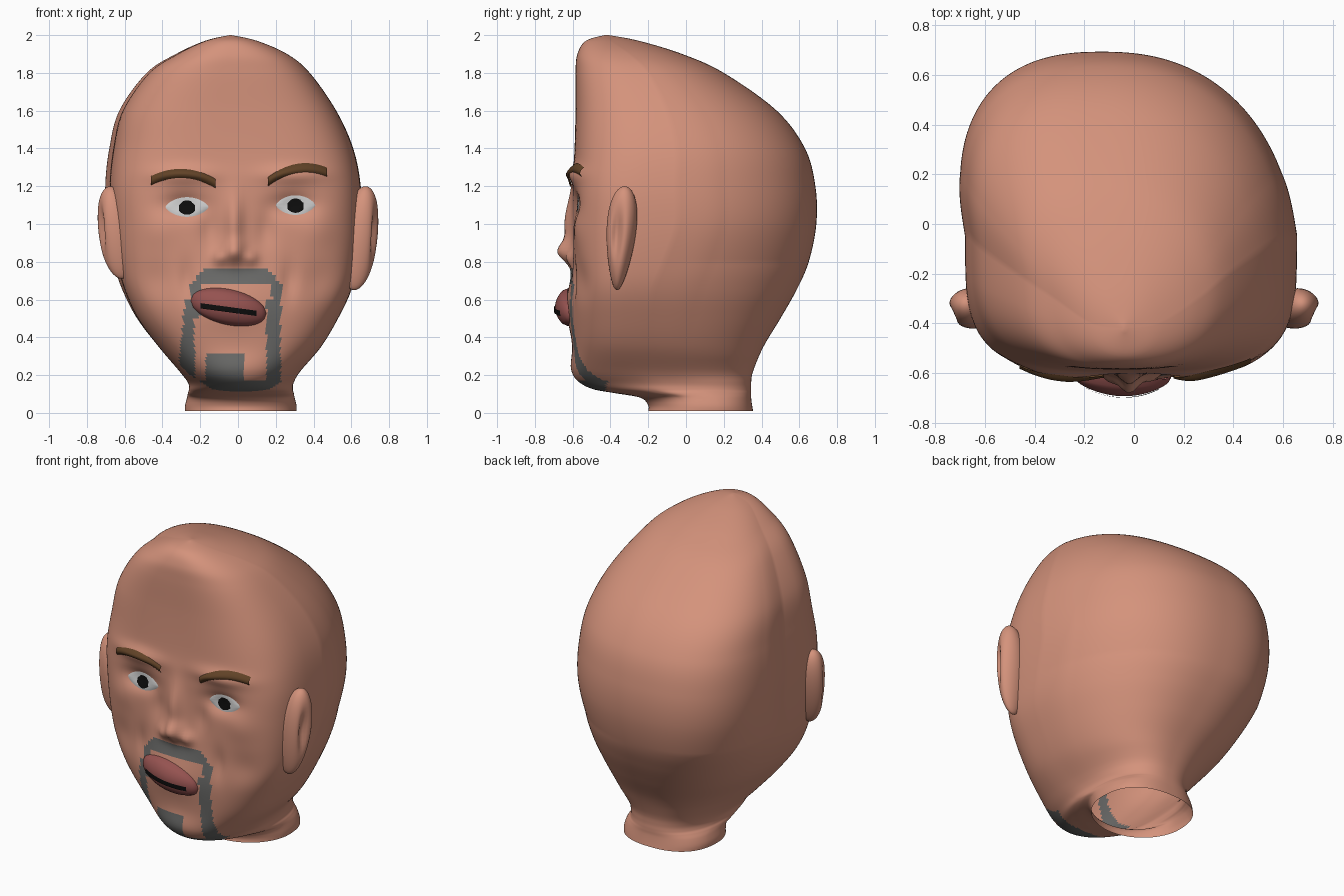
import bpy, bmesh, math
from mathutils import Vector
from mathutils.bvhtree import BVHTree

if "Cube" in bpy.data.objects:
    bpy.data.objects.remove(bpy.data.objects["Cube"])


def material(name, r, g, b):
    m = bpy.data.materials.new(name)
    m.diffuse_color = (r, g, b, 1)
    m.use_nodes = True
    m.node_tree.nodes["Principled BSDF"].inputs["Base Color"].default_value = m.diffuse_color
    return m


SKIN = material("skin", .66, .29, .20)
BEARD = material("beard_grey", .15, .15, .145)
LIP = material("lip_red", .30, .085, .08)
BROW = material("brow_brown", .12, .055, .02)
WHITE = material("eye_white", .75, .75, .75)
BLACK = material("black", .004, .004, .004)


def finish(bm, name, *mats):
    bmesh.ops.recalc_face_normals(bm, faces=bm.faces[:])
    me = bpy.data.meshes.new(name)
    bm.to_mesh(me)
    for m in mats:
        me.materials.append(m)
    ob = bpy.data.objects.new(name, me)
    bpy.context.collection.objects.link(ob)
    for p in me.polygons:
        p.use_smooth = True
    return ob


# Head sections: z, x left, x right, y front, y widest, y back, front squareness
RINGS = [
    (0.01, -.28, .31, -.20, .08, .355, 2.0),
    (0.04, -.28, .31, -.20, .08, .35, 2.0),
    (0.08, -.27, .30, -.24, .06, .345, 2.0),
    (0.105, -.265, .295, -.38, .0, .345, 2.0),
    (0.125, -.26, .29, -.49, -.05, .345, 2.0),
    (0.16, -.265, .295, -.56, -.08, .345, 2.1),
    (0.22, -.31, .33, -.595, -.15, .355, 2.4),
    (0.35, -.42, .44, -.60, -.20, .41, 2.7),
    (0.50, -.53, .53, -.605, -.20, .50, 3.0),
    (0.65, -.60, .60, -.605, -.18, .585, 3.3),
    (0.80, -.64, .635, -.60, -.12, .65, 3.6),
    (1.00, -.67, .655, -.60, -.05, .69, 3.8),
    (1.20, -.68, .65, -.60, -.05, .685, 3.7),
    (1.40, -.66, .61, -.59, -.05, .63, 3.4),
    (1.60, -.61, .52, -.585, -.10, .48, 3.1),
    (1.80, -.47, .38, -.585, -.20, .20, 2.8),
    (1.90, -.32, .26, -.575, -.30, -.02, 2.5),
    (1.97, -.17, .10, -.53, -.40, -.25, 2.2),
    (2.00, -.045, -.035, -.43, -.42, -.41, 2.0),
]

# Face relief: centre x, centre z, spread x, spread z, depth (negative is outwards)
RELIEF = [(-.02, .85, .06, .06, -.065), (-.02, 1.0, .045, .15, -.045),
          (-.10, .82, .035, .04, -.03), (.07, .82, .035, .04, -.03),
          (-.03, .56, .20, .13, -.03), (-.01, .24, .15, .07, -.012)]
for s in (-1, 1):
    RELIEF += [(.285 * s, 1.10, .11, .06, .045), (.29 * s, 1.26, .16, .045, -.028),
               (.15 * s, .97, .05, .10, .022), (.42 * s, .97, .09, .09, -.012),
               (.27 * s, .70, .04, .10, .02), (.43 * s, .70, .10, .10, .018)]


def relief(x, z):
    return sum(d * math.exp(-((x - cx) / sx) ** 2 - ((z - cz) / sz) ** 2)
               for cx, cz, sx, sz, d in RELIEF)


def spline(p0, p1, p2, p3, t):
    return [.5 * (2 * b + (c - a) * t + (2 * a - 5 * b + 4 * c - d) * t * t
                  + (3 * b - a - 3 * c + d) * t ** 3)
            for a, b, c, d in zip(p0, p1, p2, p3)]


def section(row, n=200):
    z, xl, xr, yf, yc, yb, e = row
    pts = []
    for i in range(n):
        a = 2 * math.pi * i / n
        c, s = math.cos(a), math.sin(a)
        # ease between front and back squareness around the temples
        k = min(1, max(0, .5 - s * 1.5))
        p = 2.4 + (e - 2.4) * k
        r = (abs(c) ** p + abs(s) ** p) ** (-1 / p)
        x = (xl + xr) / 2 + (xr - xl) / 2 * r * c
        y = yc + r * s * ((yb - yc) if s > 0 else (yc - yf))
        if s > 0:
            x -= .12 * r * s * min(1, max(0, (z - .3) / .5)) * (xr - xl) / 1.33
        elif z > .15:
            y += relief(x, z) * min(1, max(0, (-s * r - .5) / .3))
        pts.append((x, y, z))
    return pts


def bearded(c):
    x, y, z = c
    if y > -.47 + .35 * z or z > .76:
        return False
    ax = abs(x)
    if z < .65 and z < .17 + 1.5 * max(0, ax - .33):     # jaw strap
        return True
    if y > -.4:
        return False
    if -.17 < x < .03 and z < .31:                       # chin patch
        return True
    u = abs(x + .01)
    if z > .6:                                           # moustache arch
        return u < .24 - max(0, z - .68) * .9 and (u > .19 or z > .685)
    return -.31 + .1 * max(0, z - .3) < x < -.23 or .15 < x < .225 or .19 < u < .24 and z > .5


# Head, open at the neck
bm = bmesh.new()
loops = []
for i in range(len(RINGS) - 1):
    a, b = RINGS[i], RINGS[i + 1]
    p, q = RINGS[max(i - 1, 0)], RINGS[min(i + 2, len(RINGS) - 1)]
    dist = max(b[0] - a[0], abs(b[3] - a[3]), abs(b[5] - a[5]) * .7)
    steps = max(3, math.ceil(dist / .018))
    last = i == len(RINGS) - 2
    for j in range(steps + (1 if last else 0)):
        row = spline(p, a, b, q, j / steps)
        loops.append([bm.verts.new(v) for v in section(row)])
for lo, hi in zip(loops, loops[1:]):
    for i in range(len(lo)):
        j = (i + 1) % len(lo)
        f = bm.faces.new((lo[i], lo[j], hi[j], hi[i]))
        f.material_index = int(bearded(f.calc_center_median()))
bm.faces.new(loops[-1])
bm.normal_update()
tree = BVHTree.FromBMesh(bm)
finish(bm, "head", SKIN, BEARD)


def surface_y(x, z):
    hit = tree.ray_cast(Vector((x, -2, z)), Vector((0, 1, 0)))[0]
    return hit.y if hit else -.55


def patch(name, mat, shape, height, nu=24, nv=10):
    """Skin-hugging patch: shape(u, v) gives x, z and height(u, v) the bulge."""
    bm = bmesh.new()
    grid = []
    for i in range(nu + 1):
        u = -1 + 2 * i / nu
        col = []
        for j in range(nv + 1):
            v = -1 + 2 * j / nv
            x, z = shape(u, v)
            col.append(bm.verts.new((x, surface_y(x, z) - height(u, v), z)))
        grid.append(col)
    for a, b in zip(grid, grid[1:]):
        for j in range(nv):
            bm.faces.new((a[j], b[j], b[j + 1], a[j + 1]))
    bmesh.ops.remove_doubles(bm, verts=bm.verts[:], dist=.0004)
    return finish(bm, name, mat)


# Eyes and pupils
for side, cx, cz, w in (("left", -.27, 1.09, .115), ("right", .305, 1.10, .105)):
    patch(side + "_eye", WHITE,
          lambda u, v: (cx + w * u, cz + .052 * v * (1 - u * u) ** .75),
          lambda u, v: .003 + .018 * (1 - u * u) * (1 - v * v))
    patch(side + "_pupil", BLACK,
          lambda u, v: (cx + .043 * u, cz - .003 + .038 * v * (1 - .5 * u * u)),
          lambda u, v: .008 + .017 * (1 - .2 * u * u) * (1 - .6 * v * v), 8, 8)

# Eyebrows
for side, x0, x1, z0, z1 in (("left", -.46, -.12, 1.23, 1.215), ("right", .16, .47, 1.225, 1.275)):
    patch(side + "_eyebrow", BROW,
          lambda u, v: (x0 + (x1 - x0) * (u + 1) / 2,
                        z0 + (z1 - z0) * (u + 1) / 2 + .045 * (1 - u * u) + .024 * v),
          lambda u, v: .004 + .012 * (1 - v * v))


# Lips with the dark gap of the mouth
def full(t):
    return max(0, 1 - t * t) ** .5


patch("lips", LIP,
      lambda u, v: (-.05 + .20 * u, .56 - .035 * u + .095 * v * full(u)),
      lambda u, v: .003 + .055 * full(u) * full(v), 32, 16)
patch("mouth_gap", BLACK,
      lambda u, v: (-.05 + .148 * u, .547 - .02 * u + .014 * v),
      lambda u, v: .064 * full(.74 * u))

# Ears
for side, s, cz, rz in (("left", -1, .955, .245), ("right", 1, .925, .275)):
    bm = bmesh.new()
    bmesh.ops.create_uvsphere(bm, u_segments=40, v_segments=28, radius=1)
    for v in bm.verts:
        a, b, c = v.co
        dent = .045 * math.exp(-((b + .3) ** 2 + (c - .1) ** 2 * .6) / .12) if a > 0 else 0
        v.co = (s * (.645 + .03 * c + .10 * a - dent),
                -.345 + .095 * b * (.8 + .25 * c) + .02 * c,
                cz + rz * c)
    finish(bm, side + "_ear", SKIN)
